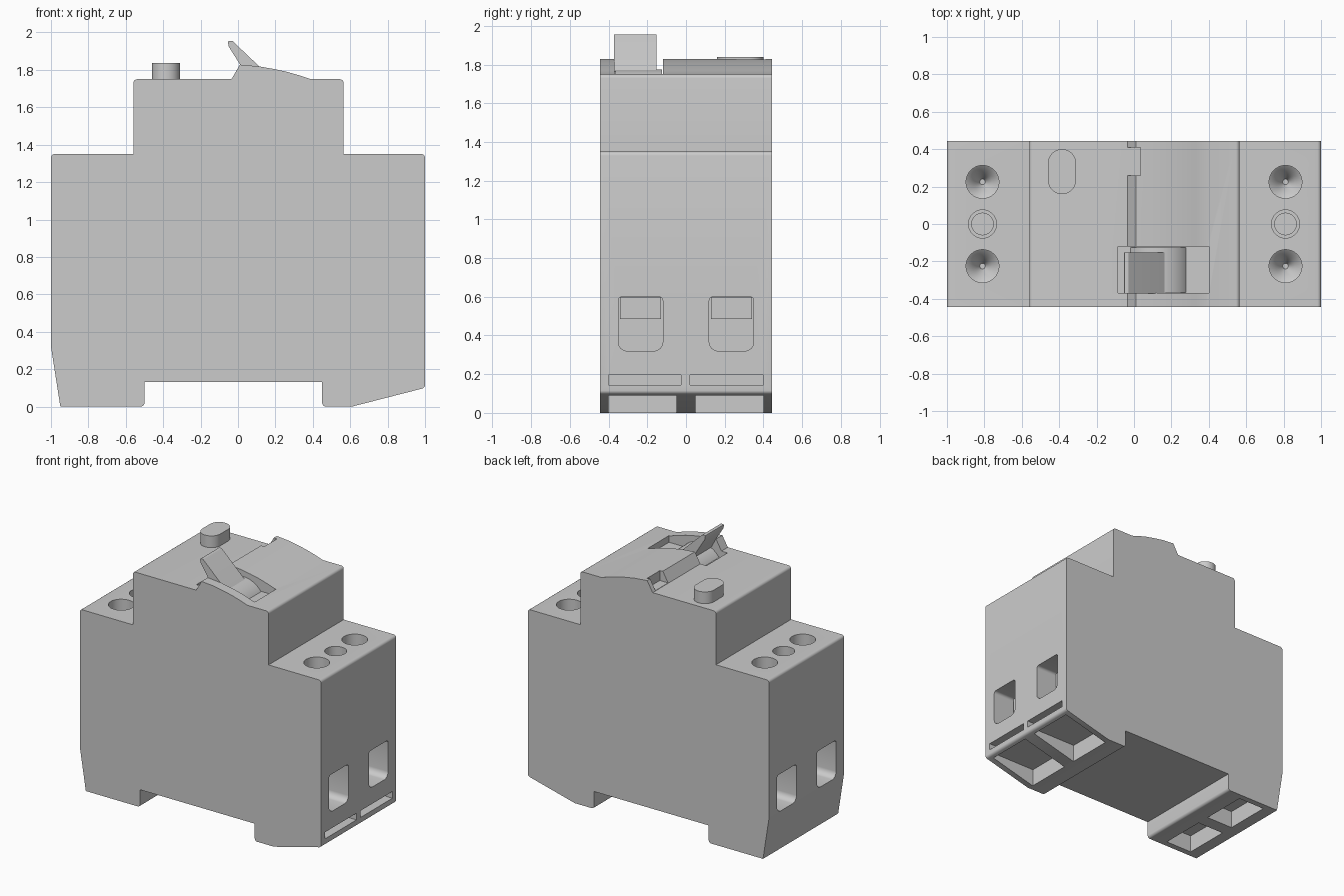
import bpy, bmesh, math
from mathutils import Vector

if "Cube" in bpy.data.objects:
    bpy.data.objects.remove(bpy.data.objects["Cube"])


def rounded(pts, steps=4):
    """Turn (u, v, radius) corners into a 2D outline with filleted corners."""
    out = []
    n = len(pts)
    for i, (u, v, r) in enumerate(pts):
        p = Vector((u, v))
        if r == 0:
            out.append(p)
            continue
        a = (Vector(pts[i - 1][:2]) - p).normalized()
        b = (Vector(pts[(i + 1) % n][:2]) - p).normalized()
        half = a.angle(b) / 2
        t = r / math.tan(half)
        c = p + (a + b).normalized() * (r / math.sin(half))
        s, e = p + a * t - c, p + b * t - c
        for k in range(steps + 1):
            d = s.lerp(e, k / steps).normalized() * r
            out.append(c + d)
    return out


def prism(bm, outline, axis, lo, hi):
    """Extrude a 2D outline along an axis between lo and hi."""
    def place(p, w):
        return {'x': (w, p[0], p[1]), 'y': (p[0], w, p[1]), 'z': (p[0], p[1], w)}[axis]
    a = [bm.verts.new(place(p, lo)) for p in outline]
    b = [bm.verts.new(place(p, hi)) for p in outline]
    faces = [bm.faces.new(a), bm.faces.new(b[::-1])]
    for i in range(len(a)):
        j = (i + 1) % len(a)
        faces.append(bm.faces.new((a[j], a[i], b[i], b[j])))
    bmesh.ops.recalc_face_normals(bm, faces=faces)


def box(bm, x0, x1, y0, y1, z0, z1):
    prism(bm, [(x0, z0), (x1, z0), (x1, z1), (x0, z1)], 'y', y0, y1)


def lathe(bm, cx, cy, profile, seg=32):
    """Revolve (radius, z) points about a vertical axis, capped at both ends."""
    rings = [[bm.verts.new((cx + r * math.cos(math.tau * i / seg),
                            cy + r * math.sin(math.tau * i / seg), z))
              for i in range(seg)] for r, z in profile]
    faces = [bm.faces.new(rings[0]), bm.faces.new(rings[-1])]
    for a, b in zip(rings, rings[1:]):
        for i in range(seg):
            j = (i + 1) % seg
            faces.append(bm.faces.new((a[i], a[j], b[j], b[i])))
    bmesh.ops.recalc_face_normals(bm, faces=faces)


def finish(bm, name):
    me = bpy.data.meshes.new(name)
    bm.to_mesh(me)
    bm.free()
    ob = bpy.data.objects.new(name, me)
    bpy.context.collection.objects.link(ob)
    return ob


def smooth(ob):
    bpy.ops.object.select_all(action='DESELECT')
    ob.select_set(True)
    bpy.context.view_layer.objects.active = ob
    bpy.ops.object.shade_smooth_by_angle(angle=math.radians(30))


# Housing: stepped side profile with rail recess below and curved hump on top
R = 0.02
profile = [(-0.95, 0, 0), (-0.5, 0, R), (-0.5, 0.13, 0), (0.45, 0.13, 0),
           (0.45, 0, R), (0.61, 0, 0), (1, 0.1, R), (1, 1.35, R),
           (0.565, 1.35, 0), (0.565, 1.75, R), (0.39, 1.75, 0),
           (0.33, 1.77, 0), (0.26, 1.79, 0), (0.19, 1.805, 0), (0.11, 1.819, 0),
           (0.01, 1.828, 0), (-0.035, 1.75, 0), (-0.56, 1.75, R),
           (-0.56, 1.35, 0), (-1, 1.35, R), (-1, 0.32, 0)]
bm = bmesh.new()
prism(bm, rounded(profile), 'y', -0.445, 0.445)
housing = finish(bm, "housing")

# Openings cut from the housing
bm = bmesh.new()
for sx in (-1, 1):
    # terminal screw wells and the middle hole
    for y in (-0.225, 0.225):
        lathe(bm, sx * 0.81, y, [(0.088, 1.4), (0.088, 1.16), (0.052, 1.13), (0.015, 1.04)])
    lathe(bm, sx * 0.81, 0, [(0.075, 1.4), (0.075, 1.2), (0.058, 1.2), (0.058, 1.1)])
    # wire entry windows
    for sy in (-1, 1):
        c = sy * 0.235
        win = rounded([(c - 0.115, 0.32, 0.045), (c + 0.115, 0.32, 0.045),
                       (c + 0.115, 0.60, 0.02), (c - 0.115, 0.60, 0.02)])
        prism(bm, win, 'x', sx * 0.7, sx * 1.1)
for y0, y1 in ((-0.40, -0.05), (0.05, 0.40)):
    box(bm, 0.60, 0.965, y0, y1, -0.1, 0.13)      # pockets under the sloping foot
    box(bm, -0.86, -0.64, y0, y1, -0.1, 0.13)     # pockets under the other foot
for y0, y1 in ((-0.40, -0.025), (0.02, 0.40)):
    box(bm, 0.88, 1.1, y0, y1, 0.145, 0.195)      # thin label slits
box(bm, -0.085, 0.40, -0.37, -0.12, 1.70, 1.95)   # lever slot
box(bm, -0.1, 0.035, 0.26, 0.41, 1.752, 1.95)     # indicator notch
cutter = finish(bm, "cutter")
cutter.hide_render = True

mod = housing.modifiers.new("openings", 'BOOLEAN')
mod.operation = 'DIFFERENCE'
mod.solver = 'EXACT'
mod.object = cutter
bpy.context.view_layer.objects.active = housing
bpy.ops.object.modifier_apply(modifier=mod.name)
bpy.data.objects.remove(cutter)
smooth(housing)

# Clamp plates set deep in the upper half of each window
bm = bmesh.new()
for sx in (-1, 1):
    for sy in (-1, 1):
        c = sy * 0.235
        x0, x1 = sorted((sx * 0.69, sx * 0.83))
        box(bm, x0, x1, c - 0.105, c + 0.105, 0.485, 0.595)
finish(bm, "terminal_clamps")

# Lever hub: barrel turning in the slot
bm = bmesh.new()
circle = [(0.13 + 0.185 * math.cos(math.tau * i / 48),
           1.59 + 0.185 * math.sin(math.tau * i / 48)) for i in range(48)]
prism(bm, circle, 'y', -0.365, -0.125)
smooth(finish(bm, "lever_hub"))

# Lever: tapering paddle
bm = bmesh.new()
prism(bm, rounded([(-0.055, 1.955, 0.008), (-0.03, 1.955, 0.008), (0.17, 1.765, 0),
                   (0.17, 1.70, 0), (0.08, 1.70, 0), (0.01, 1.83, 0), (-0.05, 1.925, 0)]),
      'y', -0.372, -0.152)
smooth(finish(bm, "lever"))

# Test button: tall oval
bm = bmesh.new()
oval = rounded([(-0.46, 0.16, 0.074), (-0.31, 0.16, 0.074),
                (-0.31, 0.40, 0.074), (-0.46, 0.40, 0.074)], steps=10)
prism(bm, oval, 'z', 1.74, 1.838)
smooth(finish(bm, "test_button"))
